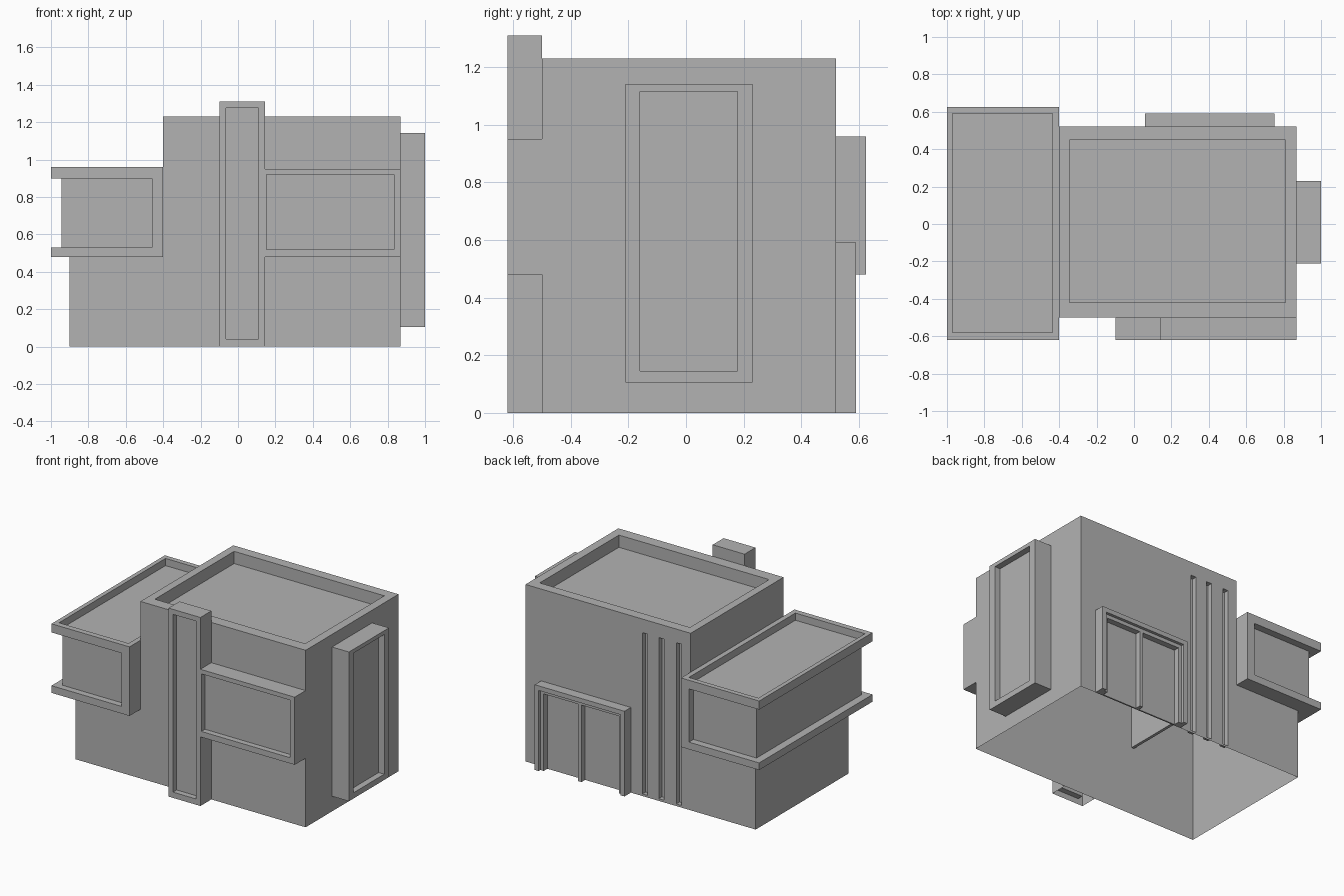
import bpy, bmesh
from mathutils import Vector

old = bpy.data.objects.get("Cube")
if old:
    bpy.data.objects.remove(old, do_unlink=True)

# One plain wall colour
GREY = (0.45, 0.45, 0.45, 1)
wall = bpy.data.materials.new("plain_grey")
wall.use_nodes = True
wall.diffuse_color = GREY
wall.node_tree.nodes["Principled BSDF"].inputs["Base Color"].default_value = GREY


def add_object(name, bm):
    bmesh.ops.recalc_face_normals(bm, faces=bm.faces)
    mesh = bpy.data.meshes.new(name)
    bm.to_mesh(mesh)
    bm.free()
    mesh.materials.append(wall)
    obj = bpy.data.objects.new(name, mesh)
    bpy.context.scene.collection.objects.link(obj)
    return obj


def box(name, x, y, z):
    """Box from (low, high) ranges on each axis."""
    bm = bmesh.new()
    bmesh.ops.create_cube(bm, size=1)
    for v in bm.verts:
        v.co = Vector([r[0] if c < 0 else r[1] for c, r in zip(v.co, (x, y, z))])
    return add_object(name, bm)


def prism(name, outline, y):
    """Extrude an x-z outline along y."""
    bm = bmesh.new()
    face = bm.faces.new([bm.verts.new((px, y[0], pz)) for px, pz in outline])
    moved = bmesh.ops.extrude_face_region(bm, geom=[face])["geom"]
    bmesh.ops.translate(bm, vec=(0, y[1] - y[0], 0),
                        verts=[e for e in moved if isinstance(e, bmesh.types.BMVert)])
    return add_object(name, bm)


def carve(obj, *ranges):
    """Cut box-shaped recesses, then discard the cutters."""
    for r in ranges:
        cutter = box("cutter", *r)
        cutter.hide_render = True
        mod = obj.modifiers.new("recess", "BOOLEAN")
        mod.operation, mod.solver, mod.object = "DIFFERENCE", "EXACT", cutter
        bpy.context.view_layer.update()
        deps = bpy.context.evaluated_depsgraph_get()
        mesh = bpy.data.meshes.new_from_object(obj.evaluated_get(deps))
        obj.modifiers.clear()
        obj.data = mesh
        bpy.data.objects.remove(cutter, do_unlink=True)


def open_faces(obj, height):
    """Remove the horizontal faces at a height, leaving a hollow shell."""
    bm = bmesh.new()
    bm.from_mesh(obj.data)
    flat = [f for f in bm.faces if abs(f.normal.z) > 0.9
            and abs(f.calc_center_median().z - height) < 0.004]
    bmesh.ops.delete(bm, geom=flat, context="FACES")
    bm.to_mesh(obj.data)
    bm.free()


# Main body with the low side base, sunken roof and three rear slots
body = prism("main_body", [(-0.9, 0), (0.87, 0), (0.87, 1.23), (-0.4, 1.23),
                           (-0.4, 0.48), (-0.9, 0.48)], (-0.5, 0.52))
carve(body, ((-0.345, 0.81), (-0.42, 0.45), (1.145, 1.4)))
for right in (-0.03, -0.155, -0.29):
    carve(body, ((right - 0.04, right), (0.485, 0.7), (0.015, 1.135)))
open_faces(body, 0)
open_faces(body, 0.48)

# Side wing: slabs and post framing a set-back block, with sunken roof
wing = box("side_wing", (-1, -0.4), (-0.62, 0.625), (0.48, 0.96))
band = (0.53, 0.9)
carve(wing,
      ((-1.2, -0.46), (-0.8, -0.575), band),
      ((-1.2, -0.46), (0.575, 0.8), band),
      ((-1.2, -0.945), (-0.9, 0.9), band),
      ((-0.97, -0.435), (-0.58, 0.59), (0.91, 1.2)),
      ((-0.9, -0.42), (-0.5, 0.52), (0.3, 0.89)))

# Tall front pillar with a long recessed panel
pillar = box("front_pillar", (-0.1, 0.145), (-0.62, -0.5), (0, 1.31))
carve(pillar, ((-0.065, 0.11), (-0.8, -0.58), (0.04, 1.275)))
open_faces(pillar, 0)

# Projecting front window
front_window = box("front_window", (0.145, 0.87), (-0.62, -0.5), (0.48, 0.95))
carve(front_window, ((0.152, 0.835), (-0.8, -0.58), (0.52, 0.92)))

# Tall projecting side window
side_window = box("side_window", (0.87, 1), (-0.21, 0.23), (0.105, 1.142))
carve(side_window, ((0.957, 1.2), (-0.16, 0.178), (0.145, 1.115)))

# Rear double door: stepped surround with two recessed leaves
door = box("rear_door", (0.06, 0.75), (0.52, 0.59), (0, 0.592))
carve(door, ((0.09, 0.72), (0.57, 0.8), (-0.1, 0.56)))
for leaf in ((0.115, 0.405), (0.43, 0.695)):
    carve(door, (leaf, (0.53, 0.8), (-0.1, 0.535)))
